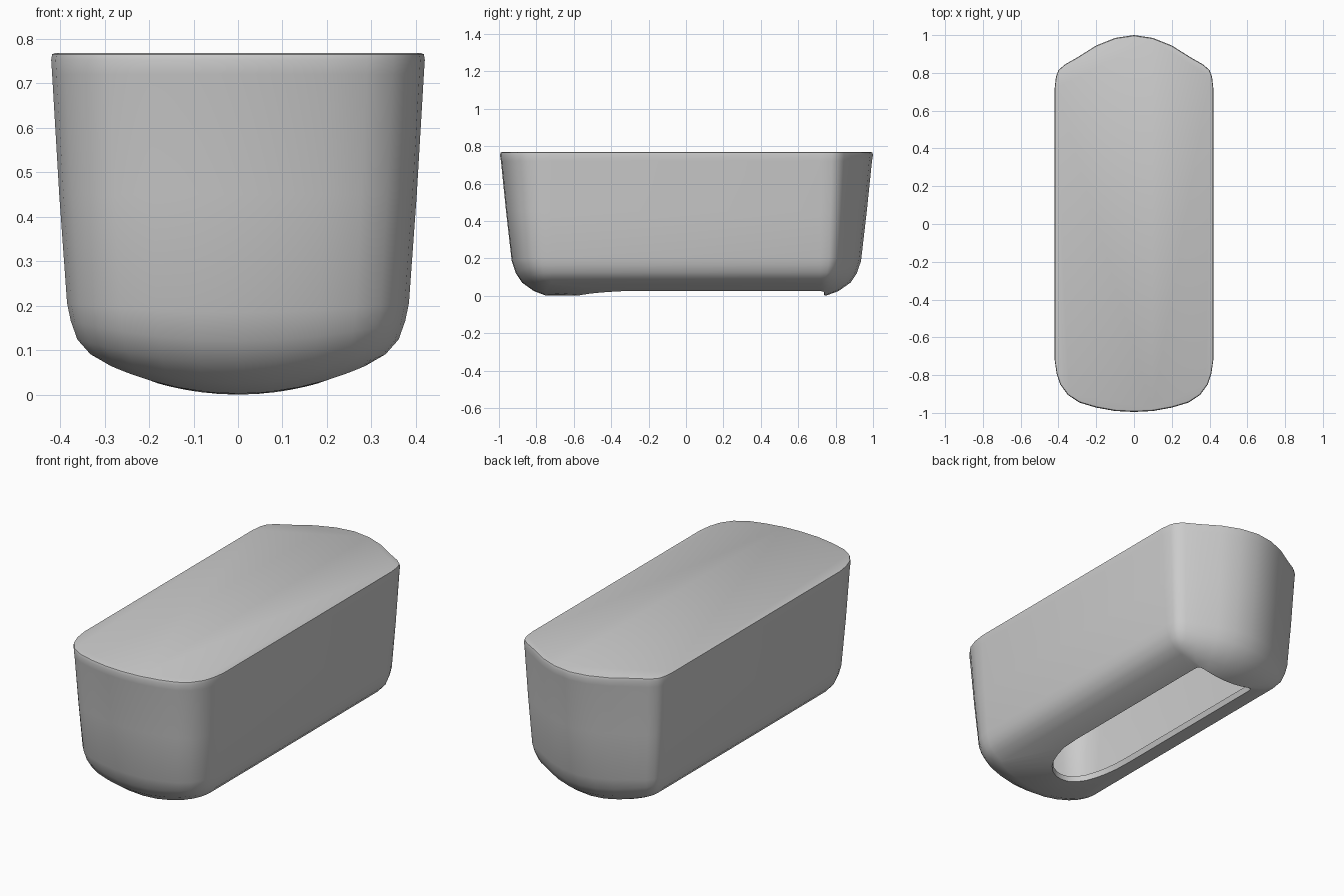
import bpy, bmesh

default = bpy.data.objects.get("Cube")
if default:
    bpy.data.objects.remove(default, do_unlink=True)


def mirrored(half):
    """Close a half outline, running from x = 0 to x = 0, across x."""
    return half + [(-x, y) for x, y in reversed(half) if x > 0]


# Plan outline of the rim: gentle front bow, more pointed back bow
rim = mirrored([
    (0, -0.995), (0.1, -0.99), (0.2, -0.972), (0.29, -0.945), (0.35, -0.905),
    (0.39, -0.85), (0.41, -0.79), (0.42, -0.72),
    (0.42, 0.72), (0.413, 0.78), (0.4, 0.815), (0.365, 0.845), (0.3, 0.882),
    (0.2, 0.945), (0.1, 0.985), (0, 1.0)])
SHOULDER = 0.72

# Underside slot, point for point with the rim: round front, square back
slot = mirrored([
    (0, -0.58), (0.04, -0.575), (0.08, -0.555), (0.115, -0.52), (0.14, -0.475),
    (0.16, -0.42), (0.175, -0.35), (0.18, -0.25),
    (0.18, 0.68), (0.18, 0.7), (0.178, 0.72), (0.17, 0.735), (0.15, 0.74),
    (0.1, 0.74), (0.05, 0.74), (0, 0.74)])

# Levels: height, width factor, end bow factor, belly curvature
levels = [
    (0.002, 0.68, 0.12, 0.083), (0.025, 0.79, 0.34, 0.065),
    (0.07, 0.86, 0.57, 0.045), (0.12, 0.895, 0.69, 0.035),
    (0.185, 0.915, 0.77, 0.015), (0.45, 0.957, 0.88, 0.0),
    (0.72, 0.995, 0.98, 0.0), (0.752, 1.0, 1.0, 0.0),
    (0.765, 0.995, 0.985, 0.0), (0.768, 0.98, 0.96, 0.0)]


def belly_z(x, height, belly):
    return height + belly * (x / 0.33) ** 2


def level_ring(height, width, bow, belly):
    ring = []
    for x, y in rim:
        side = 1 if y > 0 else -1
        py = side * (SHOULDER + (abs(y) - SHOULDER) * bow)
        ring.append((x * width, py, belly_z(x * width, height, belly)))
    return ring


# Skin the body from the slot edge outwards and up to the flat top
rings = [[(x, y, belly_z(x, 0, 0.085)) for x, y in slot]]
rings += [level_ring(*level) for level in levels]
bm = bmesh.new()
loops = [[bm.verts.new(p) for p in ring] for ring in rings]
count = len(rim)
for low, high in zip(loops, loops[1:]):
    for i in range(count):
        j = (i + 1) % count
        bm.faces.new((low[i], low[j], high[j], high[i]))
bm.faces.new(loops[-1])
mesh = bpy.data.meshes.new("hollow_body")
bm.to_mesh(mesh)
bm.free()
body = bpy.data.objects.new("hollow_body", mesh)
bpy.context.collection.objects.link(body)

# Wall thickness, with a lip around the slot
shell = body.modifiers.new("wall", "SOLIDIFY")
shell.thickness = 0.03
shell.offset = -1

bpy.ops.object.select_all(action="DESELECT")
body.select_set(True)
bpy.context.view_layer.objects.active = body
bpy.ops.object.modifier_apply(modifier="wall")
bpy.ops.object.shade_smooth_by_angle(angle=0.6)
